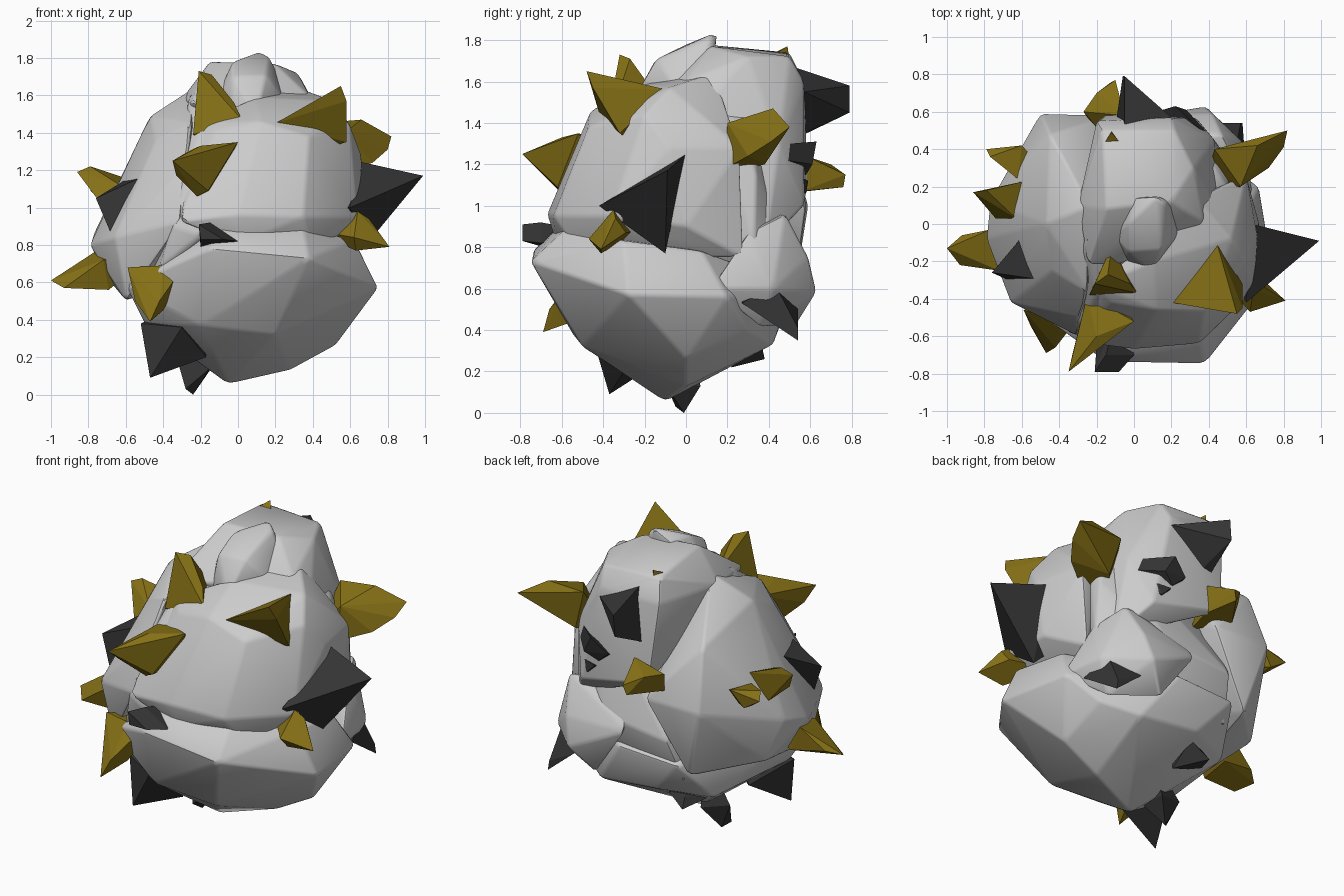
import bpy, bmesh, math
from mathutils import Vector


def material(name, rgb):
    m = bpy.data.materials.new(name)
    m.diffuse_color = (*rgb, 1)
    return m


GOLD = material("ochre", (0.24, 0.165, 0.008))
DARK = material("charcoal", (0.035, 0.035, 0.035))
CORE = Vector((0, 0, 0.9))


def hull(name, pts, mat=None, bevel=0.0):
    bm = bmesh.new()
    for p in pts:
        bm.verts.new(p)
    bmesh.ops.convex_hull(bm, input=bm.verts[:])
    loose = [v for v in bm.verts if not v.link_faces]
    bmesh.ops.delete(bm, geom=loose, context='VERTS')
    bmesh.ops.dissolve_limit(bm, angle_limit=math.radians(7), verts=bm.verts[:], edges=bm.edges[:])
    if bevel:
        bmesh.ops.bevel(bm, geom=bm.edges[:], offset=bevel, segments=2, profile=0.5,
                        affect='EDGES', clamp_overlap=True)
    bmesh.ops.recalc_face_normals(bm, faces=bm.faces[:])
    me = bpy.data.meshes.new(name)
    bm.to_mesh(me)
    bm.free()
    ob = bpy.data.objects.new(name, me)
    bpy.context.collection.objects.link(ob)
    if mat:
        me.materials.append(mat)
    if bevel:
        bpy.ops.object.select_all(action='DESELECT')
        ob.select_set(True)
        bpy.context.view_layer.objects.active = ob
        bpy.ops.object.shade_smooth_by_angle(angle=math.radians(32))
    return ob


def rock(name, *pts):
    return hull(name, pts, bevel=0.016)


def spike(name, mat, *pts):
    # root point sinks the spike into the body
    mean = sum((Vector(p) for p in pts), Vector()) / len(pts)
    return hull(name, [*pts, CORE.lerp(mean, 0.6)], mat)


# Body: overlapping rounded rock chunks around a core that fills the seams
rock("core_rock",
     (-.35, -.58, .9), (-.28, -.52, 1.2), (-.2, -.37, 1.42), (-.26, -.1, 1.6), (-.2, .1, 1.66),
     (.2, 0, 1.6), (.42, .32, 1.42), (.54, .34, 1.15), (.57, .33, .8), (.2, .54, .8),
     (-.25, .55, .75), (.2, -.45, 1.3), (-.42, -.52, .68), (-.5, -.35, .47), (.3, .42, .45),
     (-.3, .45, .48), (-.2, -.63, .85), (.5, .2, 1.4))
rock("lower_boulder",
     (-.15, -.74, .78), (.38, -.75, .73), (.75, -.28, .57), (.67, .2, .56), (-.1, -.62, .9),
     (.35, -.58, .89), (.62, -.3, .83), (.6, .08, .78), (-.05, -.1, .055), (.28, 0, .13),
     (.52, 0, .26), (.3, .42, .33), (-.5, -.32, .38), (-.2, -.54, .37), (.2, -.5, .32),
     (-.4, .3, .35), (-.1, .43, .37), (.5, .3, .4), (-.6, -.42, .58), (-.3, .52, .6), (.1, .52, .62))
rock("left_rock",
     (-.79, -.08, .8), (-.66, -.42, .84), (-.47, 0, 1.49), (-.44, -.25, 1.36), (-.5, .59, 1.0),
     (-.45, .48, 1.36), (-.24, .1, 1.64), (-.12, .58, 1.0), (-.38, .52, .56), (-.7, .2, .62),
     (-.6, -.38, .5), (-.3, -.6, .93), (-.3, -.5, 1.2), (-.25, -.36, 1.45), (-.77, .12, .86))
rock("upper_front_rock",
     (-.32, -.63, .93), (0, -.67, .96), (.35, -.64, .95), (.64, -.36, .95), (.6, -.2, 1.44),
     (.66, -.08, 1.28), (.12, -.46, 1.46), (-.12, -.42, 1.41), (.52, -.08, 1.57), (.38, -.47, 1.38),
     (.1, -.2, 1.59), (.33, .14, 1.64), (.6, .26, 1.28), (.67, 0, .9), (.58, .28, .75),
     (-.2, -.33, 1.46), (0, -.62, .8), (.4, -.5, .75))
rock("top_back_rock",
     (-.2, .55, 1.6), (.2, .57, 1.6), (.32, .3, 1.72), (.22, .5, 1.72), (-.17, .5, 1.74),
     (-.15, .08, 1.78), (.2, .12, 1.77), (.38, .0, 1.6), (.44, .1, 1.5), (-.3, .1, 1.58),
     (.43, .45, 1.3), (.33, .57, 1.0), (-.15, .59, 1.1), (.48, .38, .8), (-.25, -.22, 1.56),
     (-.08, -.22, 1.53))
rock("top_knob",
     (-.03, 0, 1.78), (.13, .15, 1.84), (.17, .1, 1.8), (.25, -.05, 1.57), (.1, -.26, 1.5),
     (-.04, -.2, 1.5), (-.12, -.05, 1.58), (-.03, -.15, 1.7), (.15, -.14, 1.71),
     (0, .14, 1.77), (.22, .1, 1.7), (.2, .12, 1.55), (-.02, .12, 1.55))
rock("back_right_block",
     (.02, .57, .75), (.38, .63, .58), (.47, .48, .96), (.56, .3, .87), (.64, .12, .6),
     (.6, .42, .6), (.25, .53, .42), (.5, .36, .41), (.15, .42, .97), (.42, .59, .75))

# Ochre horns
spike("horn_top_front", GOLD, (-.21, -.32, 1.73), (-.14, -.27, 1.71), (-.24, -.38, 1.39),
      (.02, -.37, 1.47), (-.12, -.12, 1.5), (-.02, -.32, 1.56))
spike("horn_upper_right", GOLD, (.2, -.42, 1.45), (.44, -.09, 1.56), (.58, -.32, 1.35),
      (.55, -.48, 1.65), (.58, -.45, 1.57))
spike("horn_right", GOLD, (.82, .5, 1.38), (.8, .41, 1.31), (.43, .4, 1.45), (.57, .2, 1.4),
      (.55, .19, 1.18), (.5, .38, 1.2), (.66, .42, 1.47), (.72, .3, 1.24))
spike("horn_right_low", GOLD, (.81, -.41, .79), (.64, -.35, .98), (.68, -.29, .87),
      (.62, -.47, .84), (.63, -.41, .77), (.7, -.34, .94))
spike("horn_front", GOLD, (-.35, -.79, 1.25), (-.25, -.38, 1.31), (0, -.52, 1.35),
      (-.16, -.62, 1.09), (-.22, -.6, 1.06), (-.2, -.6, 1.33), (-.33, -.7, 1.17))
spike("horn_left_upper", GOLD, (-.86, .17, 1.19), (-.79, .18, 1.22), (-.58, .23, 1.15),
      (-.63, .03, 1.12), (-.74, .03, 1.03), (-.7, .18, .99))
spike("horn_left_back", GOLD, (-.79, .4, 1.09), (-.77, .36, 1.14), (-.6, .42, 1.12),
      (-.62, .24, 1.1), (-.66, .3, .99), (-.68, .4, 1.02))
spike("horn_back", GOLD, (-.1, .77, 1.15), (-.12, .76, 1.09), (-.27, .6, 1.2), (-.05, .58, 1.24),
      (-.06, .56, 1.07), (-.25, .57, 1.08), (-.2, .7, 1.2))
spike("horn_left_low", GOLD, (-1.0, -.13, .61), (-.93, -.22, .57), (-.77, -.03, .76),
      (-.66, -.12, .7), (-.72, -.25, .72), (-.69, -.2, .56), (-.7, -.03, .6), (-.92, -.06, .64))
spike("horn_front_low", GOLD, (-.47, -.69, .39), (-.59, -.46, .68), (-.4, -.52, .69),
      (-.35, -.57, .6), (-.55, -.55, .5), (-.42, -.66, .5), (-.4, -.52, .45))
spike("horn_crown", GOLD, (-.12, .49, 1.77), (-.16, .43, 1.74), (-.08, .44, 1.74), (-.12, .5, 1.7))

# Charcoal thorns
spike("thorn_right", DARK, (.99, -.09, 1.17), (.63, 0, 1.25), (.6, -.42, 1.0), (.66, -.1, .77))
spike("thorn_left", DARK, (-.76, -.26, 1.05), (-.6, -.07, 1.15), (-.48, -.3, 1.18), (-.67, -.3, .84))
spike("thorn_front", DARK, (-.21, -.79, .91), (-.2, -.79, .83), (-.08, -.79, .83), (0, -.7, .82),
      (-.15, -.7, .92), (-.2, -.65, .79))
spike("thorn_bottom_left", DARK, (-.47, -.37, .09), (-.52, -.33, .38), (-.17, -.3, .2),
      (-.3, -.45, .36), (-.35, -.12, .25))
spike("thorn_bottom", DARK, (-.24, -.01, 0), (-.28, -.05, .03), (-.32, .02, .17), (-.15, .07, .13),
      (-.15, -.1, .14))
spike("thorn_bottom_back", DARK, (-.24, .38, .26), (-.23, .34, .32), (-.32, .2, .3), (-.1, .22, .22),
      (-.12, .36, .35))
spike("thorn_back_right", DARK, (.58, .54, .35), (.57, .54, .41), (.6, .27, .53), (.55, .43, .62),
      (.4, .54, .5))
spike("thorn_back_top", DARK, (-.05, .79, 1.58), (-.06, .79, 1.45), (-.1, .52, 1.32),
      (.2, .57, 1.55), (-.05, .52, 1.67))
spike("thorn_back_mid", DARK, (.22, .63, 1.31), (.12, .6, 1.22), (.28, .61, 1.2), (.36, .5, 1.3),
      (.2, .58, 1.15), (.4, .48, 1.22))
spike("thorn_back_small", DARK, (.22, .59, 1.12), (.3, .57, 1.13), (.36, .53, 1.1), (.28, .58, 1.06))
